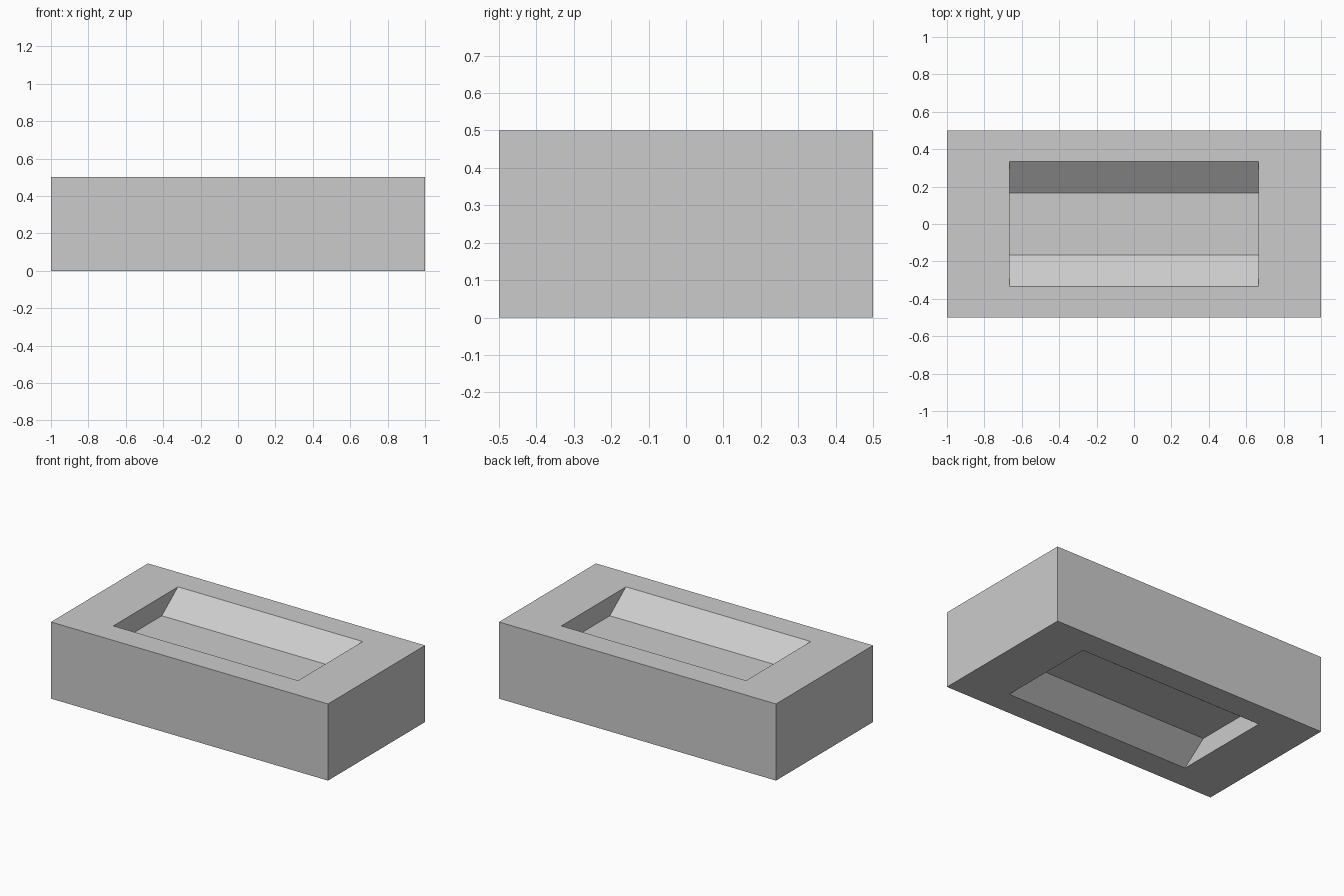
import bpy, bmesh

if "Cube" in bpy.data.objects:
    bpy.data.objects.remove(bpy.data.objects["Cube"])

LENGTH, WIDTH, HEIGHT = 2.0, 1.0, 0.5
DEPTH = 0.125                       # recess depth
HALF_X, RIM_Y, FLOOR_Y = 2 / 3, 1 / 3, 1 / 6


def mesh_object(name, bm):
    bmesh.ops.recalc_face_normals(bm, faces=bm.faces)
    mesh = bpy.data.meshes.new(name)
    bm.to_mesh(mesh)
    bm.free()
    obj = bpy.data.objects.new(name, mesh)
    bpy.context.collection.objects.link(obj)
    return obj


def recess_cutter(name, surface_z, outward):
    """Trapezoid trough, extended along its slope past the brick surface."""
    over = 0.25                     # overshoot as a fraction of depth
    outer_y = RIM_Y + over * (RIM_Y - FLOOR_Y)
    z_floor = surface_z - outward * DEPTH
    z_outer = surface_z + outward * DEPTH * over
    profile = [(-FLOOR_Y, z_floor), (FLOOR_Y, z_floor),
               (outer_y, z_outer), (-outer_y, z_outer)]
    bm = bmesh.new()
    face = bm.faces.new([bm.verts.new((-HALF_X, y, z)) for y, z in profile])
    ext = bmesh.ops.extrude_face_region(bm, geom=[face])
    verts = [g for g in ext["geom"] if isinstance(g, bmesh.types.BMVert)]
    bmesh.ops.translate(bm, verts=verts, vec=(2 * HALF_X, 0, 0))
    cutter = mesh_object(name, bm)
    cutter.hide_render = True
    cutter.display_type = 'WIRE'
    return cutter


# Brick body
bm = bmesh.new()
bmesh.ops.create_cube(bm, size=1)
bmesh.ops.scale(bm, verts=bm.verts, vec=(LENGTH, WIDTH, HEIGHT))
bmesh.ops.translate(bm, verts=bm.verts, vec=(0, 0, HEIGHT / 2))
brick = mesh_object("brick", bm)

# Matching recesses in the top and bottom faces
for name, z, outward in (("top_recess", HEIGHT, 1), ("bottom_recess", 0, -1)):
    mod = brick.modifiers.new(name, 'BOOLEAN')
    mod.operation = 'DIFFERENCE'
    mod.solver = 'EXACT'
    mod.object = recess_cutter(name + "_cutter", z, outward)
